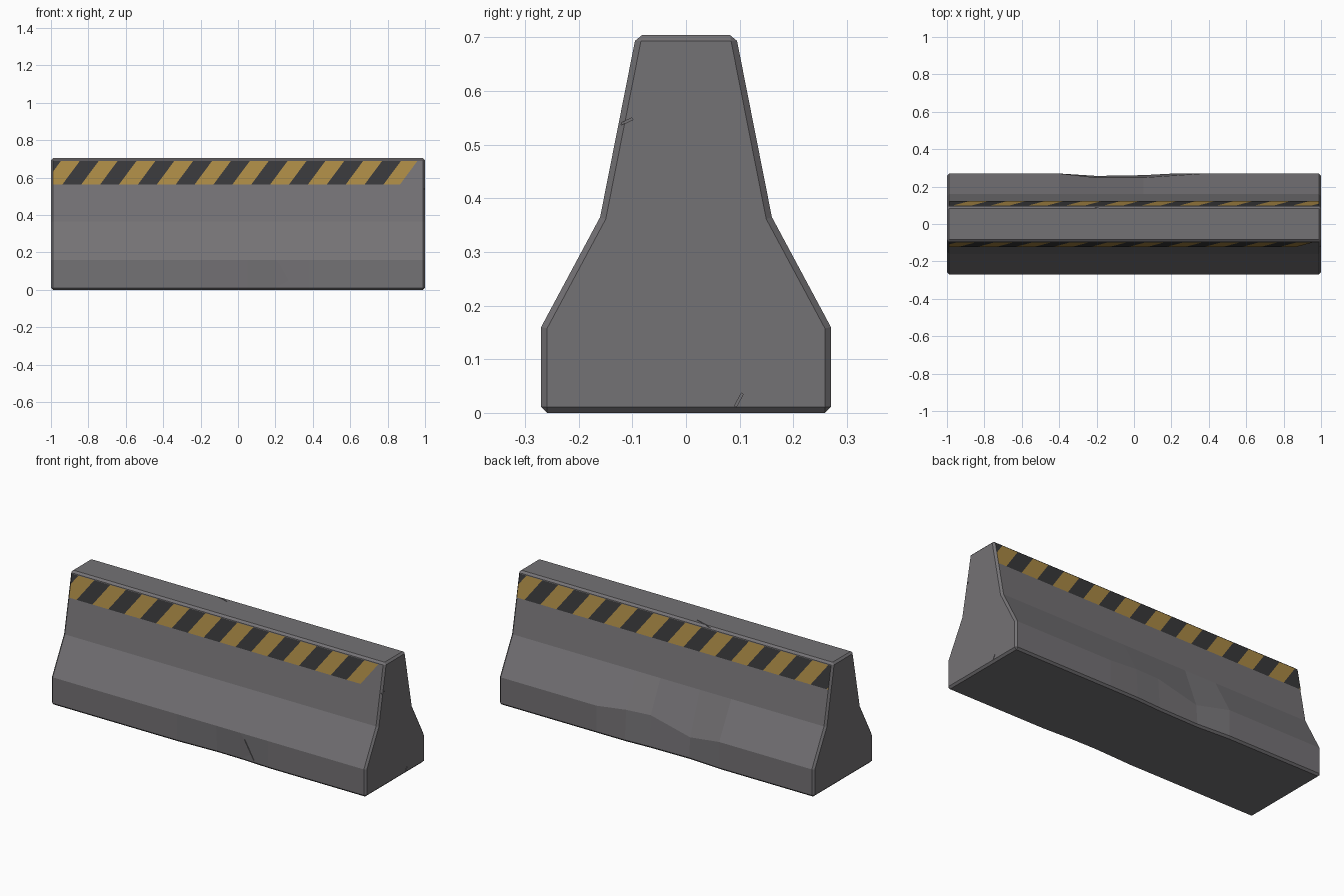
import bpy, bmesh, math
from mathutils import Vector, Matrix

if "Cube" in bpy.data.objects:
    bpy.data.objects.remove(bpy.data.objects["Cube"])


def material(name, rgb):
    m = bpy.data.materials.new(name)
    m.diffuse_color = (*rgb, 1)
    m.use_nodes = True
    m.node_tree.nodes["Principled BSDF"].inputs["Base Color"].default_value = m.diffuse_color
    return m


concrete = material("concrete grey", (0.175, 0.168, 0.178))
yellow = material("warning yellow", (0.40, 0.25, 0.06))
black = material("warning black", (0.040, 0.040, 0.042))


def add_object(name, bm, mats):
    me = bpy.data.meshes.new(name)
    bm.to_mesh(me)
    bm.free()
    for m in mats:
        me.materials.append(m)
    ob = bpy.data.objects.new(name, me)
    bpy.context.collection.objects.link(ob)
    return ob


# Barrier body: stepped profile swept through stations along x
half = [(0.27, 0.0), (0.27, 0.16), (0.16, 0.365), (0.093, 0.704)]
profile = half + [(-y, z) for y, z in reversed(half)]
stations = [-1, -0.4, -0.2, 0.05, 0.2, 0.38, 1]
# worn dents: (station, profile point) -> (dy, dz)
dents = {(2, 1): (-0.022, -0.035), (3, 1): (-0.022, 0.025),
         (4, 1): (-0.012, 0.02), (2, 0): (-0.012, 0), (3, 0): (-0.008, 0),
         (3, 7): (0.010, 0), (4, 7): (0.008, 0)}
bm = bmesh.new()
rings = []
for i, x in enumerate(stations):
    ring = []
    for j, (y, z) in enumerate(profile):
        dy, dz = dents.get((i, j), (0, 0))
        ring.append(bm.verts.new((x, y + dy, z + dz)))
    rings.append(ring)
n = len(profile)
for a, b in zip(rings, rings[1:]):
    for j in range(n):
        k = (j + 1) % n
        bm.faces.new((a[j], a[k], b[k], b[j]))
bm.faces.new(rings[0])
bm.faces.new(rings[-1])
bmesh.ops.recalc_face_normals(bm, faces=bm.faces)
body = add_object("barrier_body", bm, [concrete])
bevel = body.modifiers.new("worn edges", 'BEVEL')
bevel.width = 0.011
bevel.segments = 1
bevel.limit_method = 'ANGLE'
bevel.angle_limit = math.radians(50)

# Cracks: thin slots cut into the surface
cracks = [((-0.22, 0.092, 0.704), (-0.11, 0.06, 0.704), (0, 0, 1)),
          ((0.23, -0.27, 0.13), (0.29, -0.27, 0.02), (0, -1, 0)),
          ((1, -0.122, 0.538), (1, -0.10, 0.548), (1, 0, 0)),
          ((1, 0.092, 0.012), (1, 0.105, 0.036), (1, 0, 0))]
bm = bmesh.new()
for p, q, nrm in cracks:
    p, q, nrm = Vector(p), Vector(q), Vector(nrm)
    along = (q - p).normalized()
    side = nrm.cross(along)
    rot = Matrix((along, side, nrm)).transposed().to_4x4()
    size = Matrix.Diagonal(((q - p).length, 0.004, 0.012, 1))
    bmesh.ops.create_cube(bm, size=1,
                          matrix=Matrix.Translation((p + q) / 2) @ rot @ size)
cutter = add_object("crack_cutter", bm, [concrete])
cutter.hide_render = True
cutter.hide_viewport = False
cutter.display_type = 'WIRE'
cut = body.modifiers.new("cracks", 'BOOLEAN')
cut.operation = 'DIFFERENCE'
cut.solver = 'EXACT'
cut.object = cutter

# Warning stripes: a thin band on each upper slope, sliced by slanted planes
Z0, Z1 = 0.562, 0.69
PITCH, START, LEAN = 0.101, -0.94, 0.095


def stripe_band(name, sign, corners):
    """corners are (u, z); u runs left to right as seen facing that side"""
    bm = bmesh.new()
    bm.faces.new([bm.verts.new((u, 0, z)) for u, z in corners])
    slope = LEAN / (Z1 - Z0)
    for k in range(-2, 22):
        bmesh.ops.bisect_plane(bm, geom=bm.verts[:] + bm.edges[:] + bm.faces[:],
                               plane_co=(START + k * PITCH, 0, Z0),
                               plane_no=(1, 0, -slope))
    for f in bm.faces:
        c = f.calc_center_median()
        k = math.floor((c.x - slope * (c.z - Z0) - START) / PITCH)
        f.material_index = 1 if k % 2 == 0 else 0
    # lay the band on the slope just above the concrete
    for v in bm.verts:
        y = 0.16 - (v.co.z - 0.365) * (0.067 / 0.339) + 0.002
        v.co = (v.co.x * sign, -y * sign, v.co.z)
    bm.normal_update()
    for f in bm.faces:
        if f.normal.y * sign > 0:
            f.normal_flip()
    add_object(name, bm, [yellow, black])


stripe_band("front_stripes", 1,
            [(-0.988, Z0), (0.865, Z0), (0.96, Z1), (-0.988, Z1)])
stripe_band("back_stripes", -1,
            [(-0.99, Z0), (0.99, Z0), (0.99, Z1), (-0.99, Z1)])
